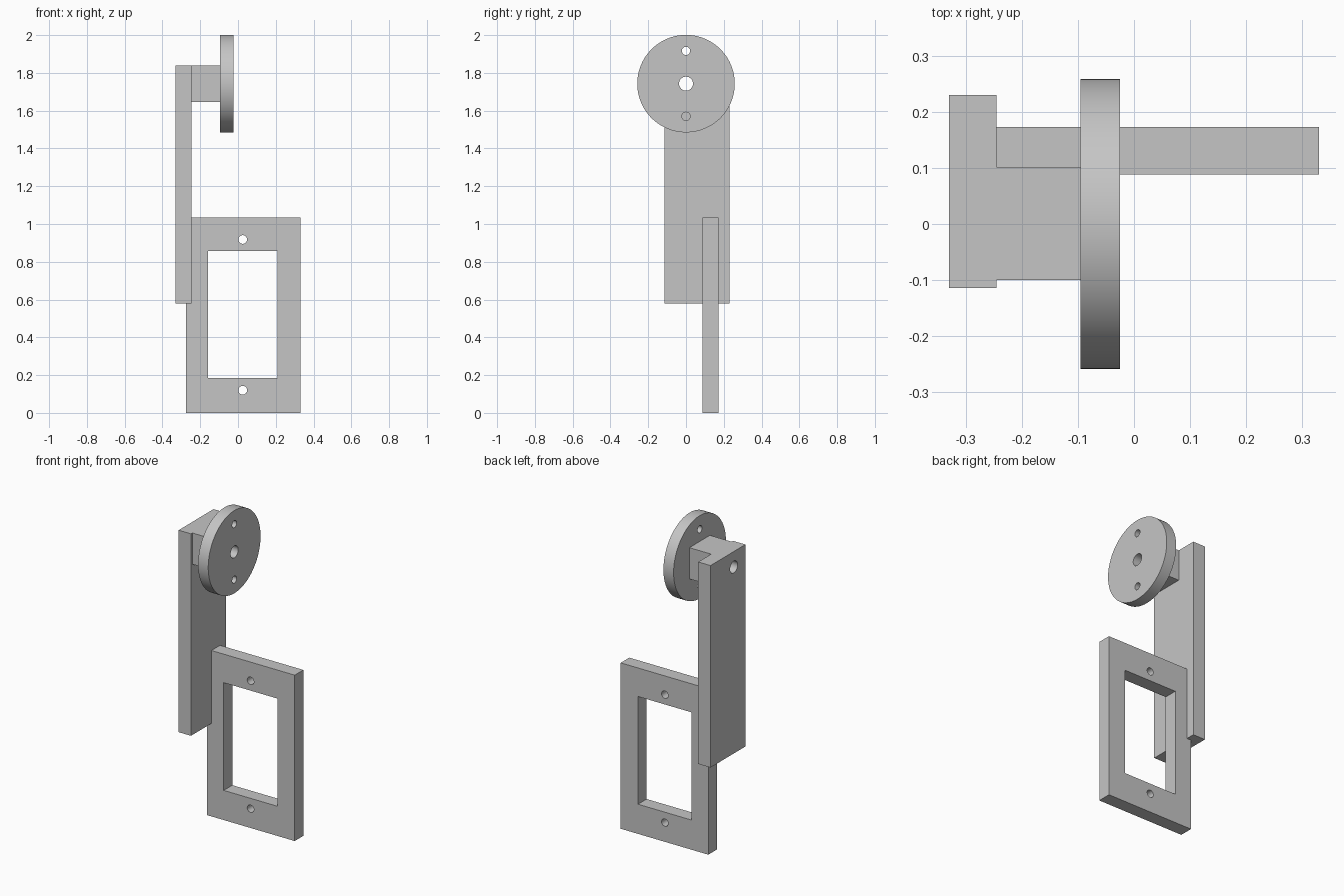
import bpy
import math

cube = bpy.data.objects.get("Cube")
if cube:
    bpy.data.objects.remove(cube, do_unlink=True)

grey = bpy.data.materials.new("light_grey")
grey.use_nodes = True
grey.diffuse_color = (0.56, 0.56, 0.56, 1)
grey.node_tree.nodes["Principled BSDF"].inputs["Base Color"].default_value = grey.diffuse_color


def box(name, xs, ys, zs):
    """Box given by its low and high limits on each axis."""
    spans = (xs, ys, zs)
    bpy.ops.mesh.primitive_cube_add(size=1, location=[(a + b) / 2 for a, b in spans])
    ob = bpy.context.object
    ob.name = name
    ob.scale = [b - a for a, b in spans]
    bpy.ops.object.transform_apply(location=False, rotation=False, scale=True)
    ob.data.materials.append(grey)
    return ob


def cylinder(name, radius, depth, centre, axis, sides=48):
    """Cylinder lying along the x or y axis."""
    turn = (0, math.pi / 2, 0) if axis == "x" else (math.pi / 2, 0, 0)
    bpy.ops.mesh.primitive_cylinder_add(vertices=sides, radius=radius, depth=depth,
                                        location=centre, rotation=turn)
    ob = bpy.context.object
    ob.name = name
    bpy.ops.object.transform_apply(location=False, rotation=True, scale=False)
    ob.data.materials.append(grey)
    return ob


def cut(target, cutter):
    """Subtract the cutter from the target, then discard it."""
    cutter.hide_render = True
    bpy.ops.object.select_all(action="DESELECT")
    target.select_set(True)
    bpy.context.view_layer.objects.active = target
    mod = target.modifiers.new("cut", "BOOLEAN")
    mod.operation = "DIFFERENCE"
    mod.solver = "EXACT"
    mod.object = cutter
    bpy.ops.object.modifier_apply(modifier=mod.name)
    bpy.data.objects.remove(cutter, do_unlink=True)


# Main parts
axle_z = 1.743
frame = box("switch_frame", (-0.275, 0.33), (0.088, 0.173), (0, 1.035))
arm = box("upright_arm", (-0.33, -0.245), (-0.114, 0.23), (0.58, 1.84))
block = box("spacer_block", (-0.245, -0.095), (-0.1, 0.102), (1.645, 1.84))
disc = cylinder("round_disc", 0.258, 0.07, (-0.06, 0, axle_z), "x", 128)

# Window and screw holes of the frame
cut(frame, box("window_cutter", (-0.16, 0.21), (0, 0.3), (0.185, 0.857)))
for z in (0.12, 0.918):
    cut(frame, cylinder("screw_cutter", 0.023, 0.4, (0.025, 0.13, z), "y"))

# Axle hole through the disc, block and arm
for part in (disc, block, arm):
    cut(part, cylinder("axle_cutter", 0.037, 1, (-0.2, 0, axle_z), "x"))

# Screw holes of the disc
for side in (-1, 1):
    cut(disc, cylinder("screw_cutter", 0.022, 0.3, (-0.06, 0, axle_z + side * 0.173), "x"))

# Smooth round walls, keep edges sharp
bpy.ops.object.select_all(action="DESELECT")
for part in (frame, arm, block, disc):
    part.select_set(True)
bpy.context.view_layer.objects.active = disc
bpy.ops.object.shade_smooth_by_angle(angle=math.radians(30))
